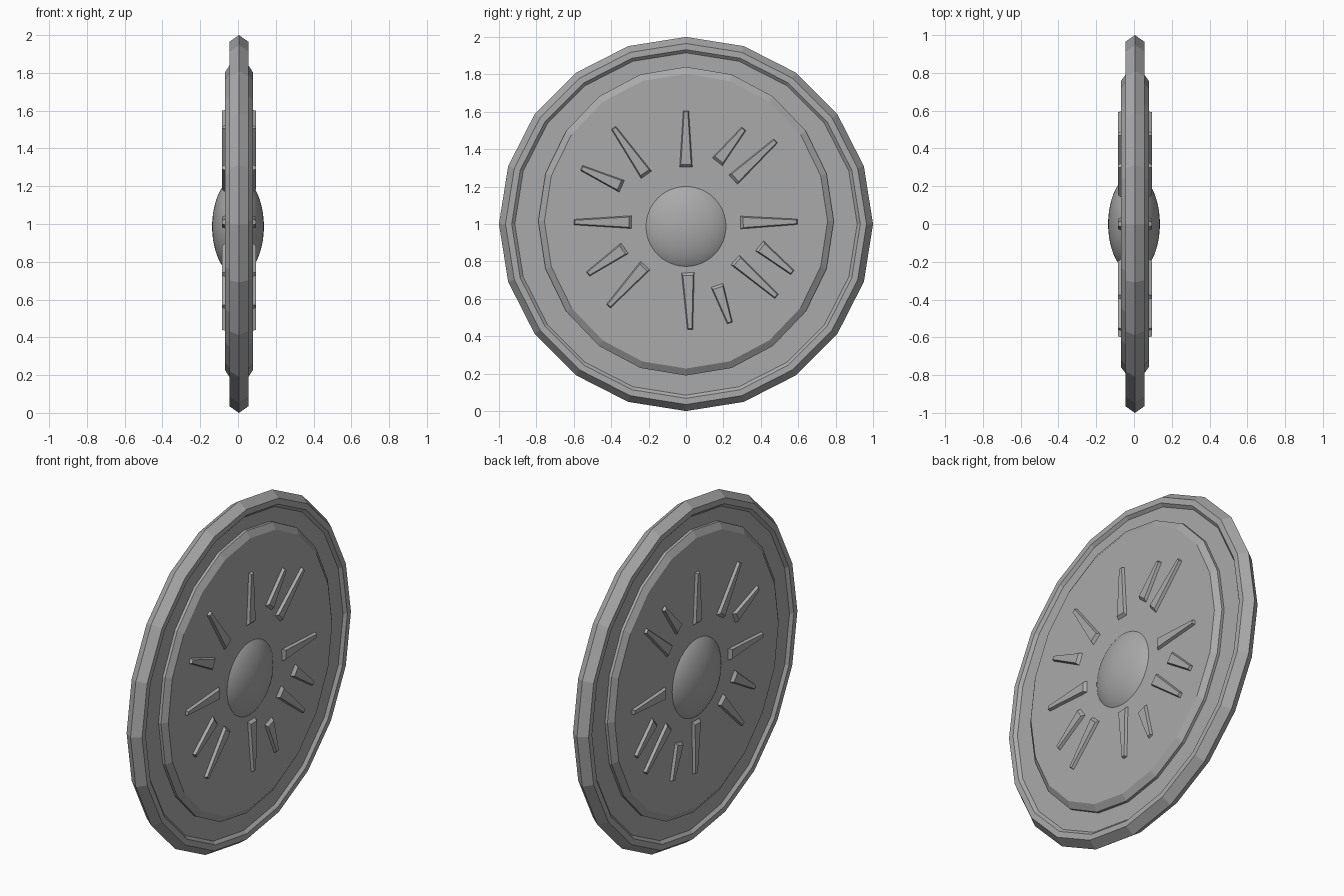
import bpy, bmesh, math
from mathutils import Vector

if "Cube" in bpy.data.objects:
    bpy.data.objects.remove(bpy.data.objects["Cube"], do_unlink=True)

grey = bpy.data.materials.new("plain_grey")
grey.use_nodes = True
GREY = (0.4, 0.4, 0.4, 1)
grey.diffuse_color = GREY
grey.node_tree.nodes["Principled BSDF"].inputs["Base Color"].default_value = GREY

SIDES = 20
MID = 0.005          # middle of the wheel's thickness


def finish(name, bm):
    bmesh.ops.recalc_face_normals(bm, faces=bm.faces)
    mesh = bpy.data.meshes.new(name)
    bm.to_mesh(mesh)
    bm.free()
    mesh.materials.append(grey)
    obj = bpy.data.objects.new(name, mesh)
    bpy.context.collection.objects.link(obj)
    return obj


def faceted_disc(name, rings, z):
    """Skin rings of (x, y radius, z radius) into a disc and cap both ends."""
    bm = bmesh.new()
    loops = []
    for x, ry, rz in rings:
        angles = [math.tau * i / SIDES for i in range(SIDES)]
        loops.append([bm.verts.new((MID + x, ry * math.sin(a), z + rz * math.cos(a)))
                      for a in angles])
    for a, b in zip(loops, loops[1:]):
        for i in range(SIDES):
            j = (i + 1) % SIDES
            bm.faces.new((a[i], a[j], b[j], b[i]))
    bm.faces.new(loops[0])
    bm.faces.new(loops[-1])
    return finish(name, bm)


def both_sides(half):
    """Mirror a half profile that runs from one face to the middle."""
    return half + [(-x, ry, rz) for x, ry, rz in reversed(half) if x]


# Outer rim with a ridged edge and a recessed web
rim = [(-0.034, 0.915), (-0.05, 0.932), (-0.05, 0.965), (0, 1)]
faceted_disc("rim", both_sides([(x, r, r) for x, r in rim]), 1)

# Raised inner disc with chamfered edges
faceted_disc("inner_disc", both_sides([(-0.074, 0.757, 0.788), (-0.05, 0.79, 0.825)]), 1.015)

# Smooth central boss
bm = bmesh.new()
bmesh.ops.create_uvsphere(bm, u_segments=48, v_segments=32, radius=1)
for v in bm.verts:
    v.co = (v.co.z * 0.137, v.co.x * 0.262, 0.987 + v.co.y * 0.262)
for f in bm.faces:
    f.smooth = True
finish("boss", bm)


def ray(name, base, tip):
    """Tapered bar through the disc, bevelled on both faces."""
    base, tip = (Vector((0, y, z)) for y, z in (base, tip))
    along = (tip - base).normalized()
    side = along.cross(Vector((1, 0, 0)))
    bm = bmesh.new()
    loops = []
    for x, inset in ((-0.09, 0.009), (-0.07, 0), (0.07, 0), (0.09, 0.009)):
        shift = Vector((MID + x, 0, 0))
        a, b = base + along * inset * 2 + shift, tip - along * inset * 0.6 + shift
        wa, wb = side * (0.036 - inset), side * (0.016 - inset * 0.7)
        loops.append([bm.verts.new(p) for p in (a - wa, a + wa, b + wb, b - wb)])
    for p, q in zip(loops, loops[1:]):
        for i in range(4):
            j = (i + 1) % 4
            bm.faces.new((p[i], p[j], q[j], q[i]))
    bm.faces.new(loops[0])
    bm.faces.new(loops[-1])
    finish(name, bm)


# Rays around the boss: base and tip as (y, z)
rays = {
    "top_ray": ((0, 1.3), (0, 1.605)),
    "upper_short_ray": ((0.165, 1.33), (0.31, 1.51)),
    "upper_long_ray": ((0.25, 1.235), (0.48, 1.445)),
    "rear_ray": ((0.288, 1.008), (0.597, 1.012)),
    "rear_short_ray": ((0.39, 0.885), (0.57, 0.74)),
    "rear_long_ray": ((0.26, 0.81), (0.485, 0.612)),
    "lower_short_ray": ((0.165, 0.675), (0.235, 0.47)),
    "bottom_ray": ((0.01, 0.743), (0.022, 0.435)),
    "lower_long_ray": ((-0.215, 0.78), (-0.415, 0.56)),
    "front_short_ray": ((-0.325, 0.872), (-0.525, 0.732)),
    "front_ray": ((-0.288, 1.01), (-0.6, 1.01)),
    "front_upper_ray": ((-0.34, 1.2), (-0.56, 1.3)),
    "upper_front_ray": ((-0.21, 1.26), (-0.388, 1.515)),
}
for name, (base, tip) in rays.items():
    ray(name, base, tip)
